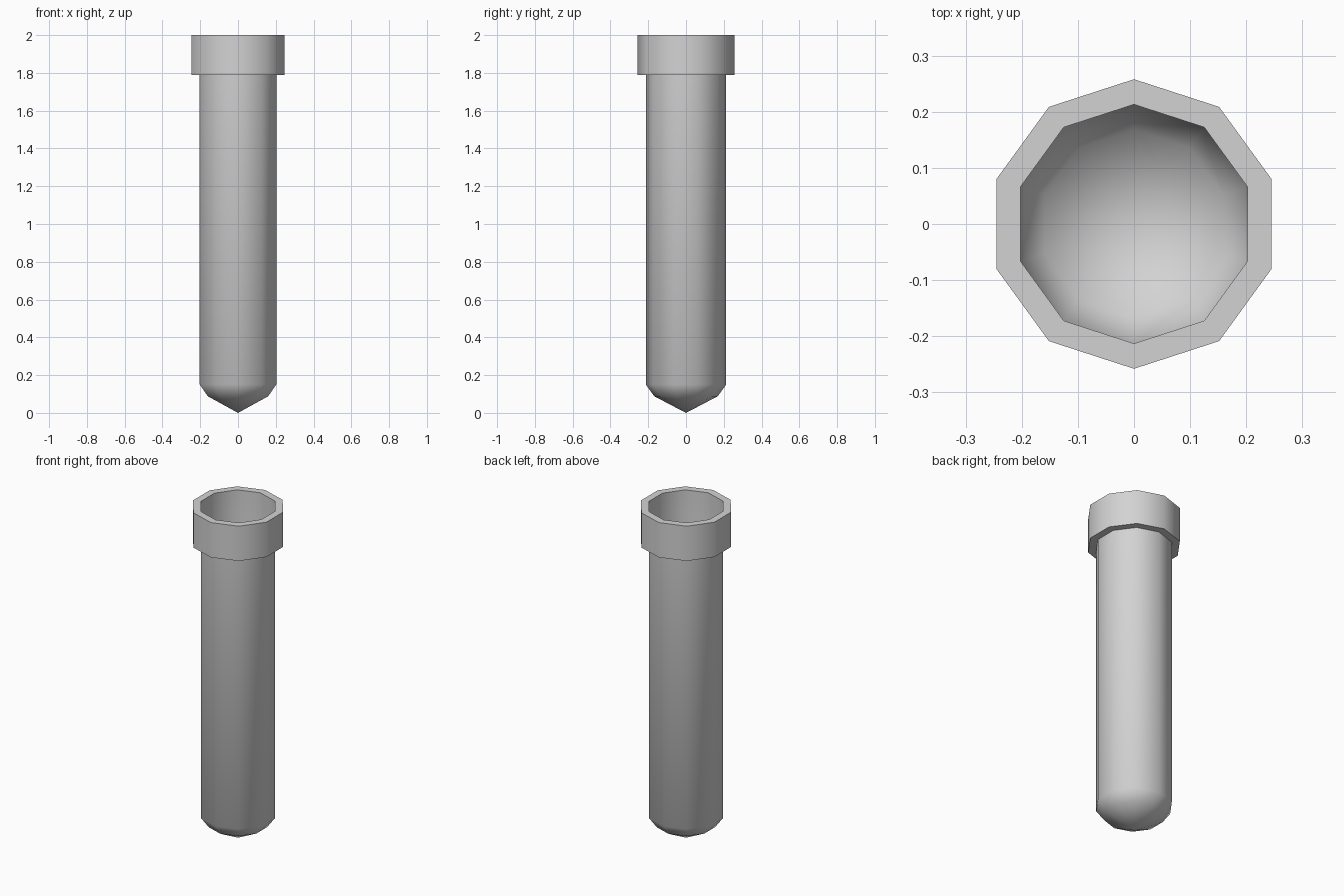
import bpy, bmesh, math

if "Cube" in bpy.data.objects:
    bpy.data.objects.remove(bpy.data.objects["Cube"])

SIDES = 10

grey = bpy.data.materials.new("light grey")
grey.diffuse_color = (0.65, 0.65, 0.65, 1)
grey.use_nodes = True
grey.node_tree.nodes["Principled BSDF"].inputs["Base Color"].default_value = grey.diffuse_color


def lathe(name, profile):
    """Revolve (radius, height) points, bottom to top, around z; radius 0 is a tip."""
    bm = bmesh.new()
    rings = []
    for r, z in profile:
        if r == 0:
            rings.append([bm.verts.new((0, 0, z))] * SIDES)
            continue
        angles = [math.pi / 2 + math.tau * i / SIDES for i in range(SIDES)]
        rings.append([bm.verts.new((r * math.cos(a), r * math.sin(a), z)) for a in angles])
    for low, high in zip(rings, rings[1:]):
        for i in range(SIDES):
            j = (i + 1) % SIDES
            corners = [low[i], low[j], high[j], high[i]]
            bm.faces.new(list(dict.fromkeys(corners)))
    mesh = bpy.data.meshes.new(name)
    bm.to_mesh(mesh)
    bm.free()
    mesh.materials.append(grey)
    mesh.shade_smooth()
    mesh.set_sharp_from_angle(angle=math.radians(45))
    obj = bpy.data.objects.new(name, mesh)
    bpy.context.collection.objects.link(obj)
    return obj


# Thin open tube with a blunt pointed bottom
lathe("tube", [(0, 0), (0.168, 0.088), (0.213, 0.15), (0.213, 2.0)])

# Thick collar around the open mouth
lathe("rim_collar", [(0.213, 1.79), (0.258, 1.79), (0.258, 2.0), (0.213, 2.0)])
